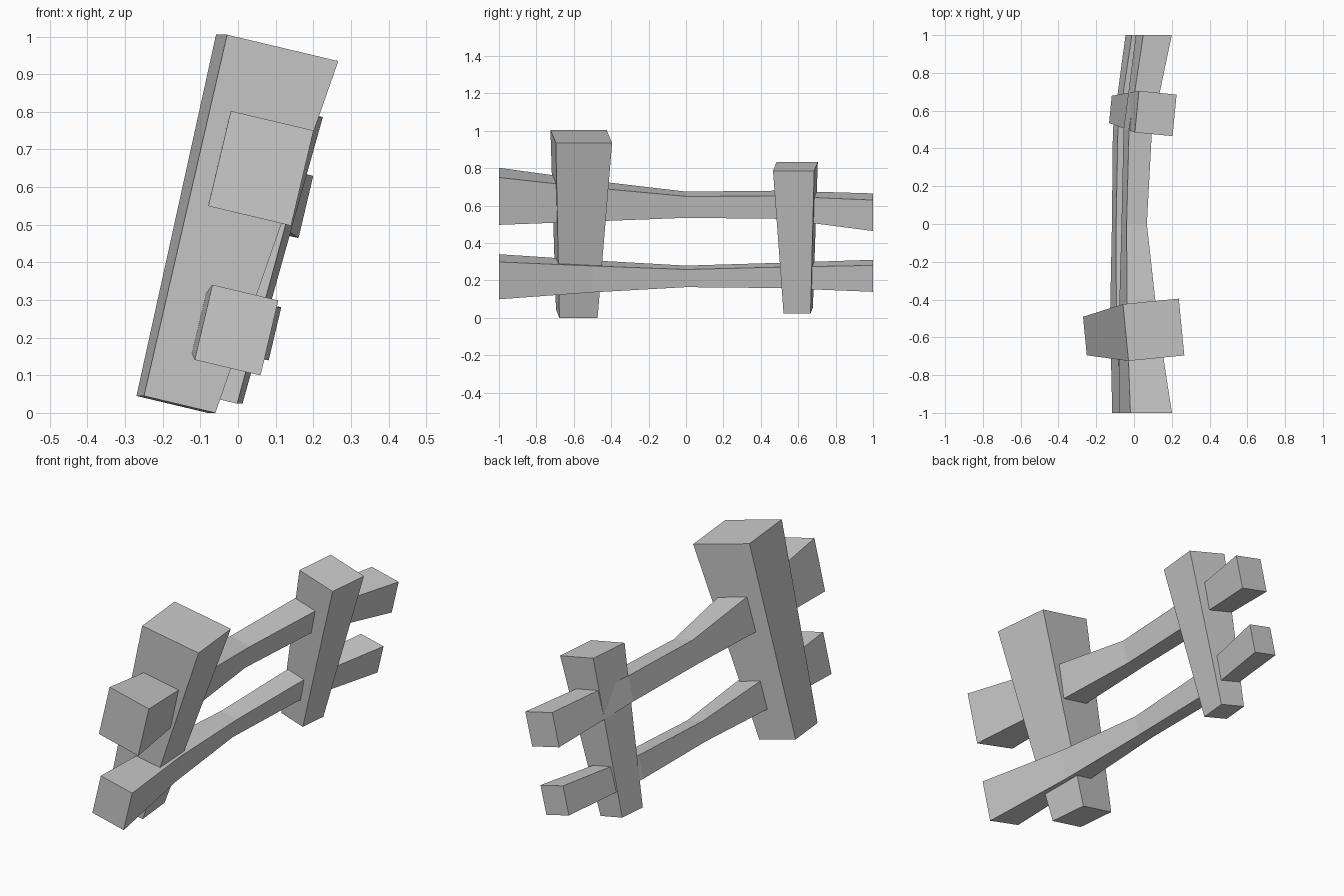
import bpy
import bmesh
from math import radians
from mathutils import Matrix, Vector

default_cube = bpy.data.objects.get("Cube")
if default_cube:
    bpy.data.objects.remove(default_cube, do_unlink=True)

# One plain grey for the whole fence
grey = bpy.data.materials.new("plain_grey")
grey.use_nodes = True
colour = (0.6, 0.6, 0.6, 1)
grey.diffuse_color = colour
grey.node_tree.nodes["Principled BSDF"].inputs["Base Color"].default_value = colour

# The whole fence leans sideways by this much
LEAN = Matrix.Rotation(radians(13.3), 3, "Y")


def loft(name, sections, across, along):
    """Join rectangular sections (centre, width, depth) into one closed beam."""
    bm = bmesh.new()
    rings = []
    for centre, width, depth in sections:
        ring = []
        for sx, sy in ((-1, -1), (1, -1), (1, 1), (-1, 1)):
            corner = Vector(centre) + across * (sx * width / 2) + along * (sy * depth / 2)
            ring.append(bm.verts.new(corner))
        rings.append(ring)
    for low, high in zip(rings, rings[1:]):
        for i in range(4):
            j = (i + 1) % 4
            bm.faces.new((low[i], low[j], high[j], high[i]))
    bm.faces.new(rings[0][::-1])
    bm.faces.new(rings[-1])
    bmesh.ops.recalc_face_normals(bm, faces=bm.faces)
    mesh = bpy.data.meshes.new(name)
    bm.to_mesh(mesh)
    bm.free()
    mesh.materials.append(grey)
    obj = bpy.data.objects.new(name, mesh)
    bpy.context.collection.objects.link(obj)
    return obj


def post(name, yaw, bottom, top):
    """A leaning post that widens towards its top."""
    turn = Matrix.Rotation(radians(yaw), 3, "Z") @ LEAN
    loft(name, (bottom, top), turn @ Vector((1, 0, 0)), turn @ Vector((0, 1, 0)))


def rail(name, sections):
    """A rail running front to back, thinner in its middle."""
    stations = [((x, y, z), width, height) for y, x, z, width, height in sections]
    loft(name, stations, LEAN @ Vector((1, 0, 0)), LEAN @ Vector((0, 0, 1)))


# Posts
post("front_post", 5.6,
     ((-0.165, -0.584, 0.0225), 0.196, 0.205),
     ((0.104, -0.56, 0.97), 0.305, 0.302))
post("back_post", -5.6,
     ((-0.06, 0.6, 0.04), 0.134, 0.145),
     ((0.115, 0.585, 0.81), 0.206, 0.221))

# Rails: y, x, z, width, height at each station
rail("upper_rail", (
    (-1, 0.061, 0.65, 0.226, 0.26),
    (-0.5, 0.022, 0.625, 0.165, 0.185),
    (0, 0.001, 0.605, 0.11, 0.118),
    (0.5, 0.02, 0.605, 0.125, 0.125),
    (1, 0.105, 0.565, 0.155, 0.17)))
rail("lower_rail", (
    (-1, -0.004, 0.22, 0.18, 0.205),
    (-0.5, -0.047, 0.222, 0.13, 0.145),
    (0, -0.062, 0.222, 0.09, 0.097),
    (0.5, -0.05, 0.227, 0.1, 0.115),
    (1, 0.035, 0.225, 0.13, 0.145)))
